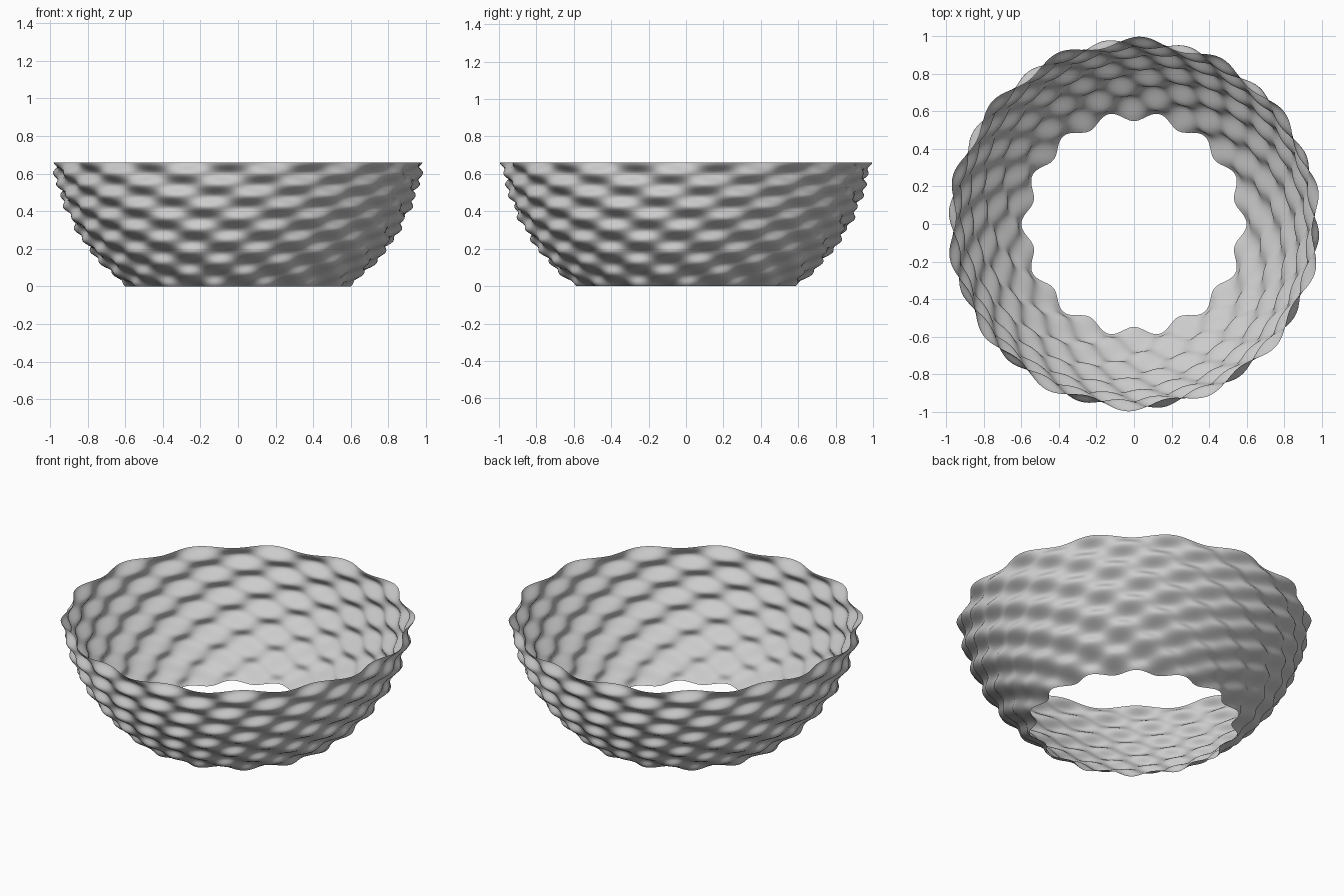
import bpy
import bmesh
import math

# Remove the default cube only
cube = bpy.data.objects.get("Cube")
if cube:
    bpy.data.objects.remove(cube, do_unlink=True)

# Bowl proportions
HEIGHT = 0.66
SPHERE_RADIUS = 0.98
SPHERE_CENTRE = 0.795
LOBES = 14
LOBE_DEPTH = 0.026
LAYERS = 11
LAYER_TURN = math.radians(-10.7)
SEGMENTS = LOBES * 20
STEPS = 6


def lobe(angle, layer):
    """Scalloped outline of one layer, turned a little from the layer below."""
    return math.cos(LOBES * (angle - layer * LAYER_TURN))


def wall_point(angle, level):
    """Point on the wall; level counts layers up from the open foot."""
    z = HEIGHT * level / LAYERS
    layer = min(int(level), LAYERS - 1)
    t = level - layer
    blend = t * t * (3 - 2 * t)
    wave = (1 - blend) * lobe(angle, layer) + blend * lobe(angle, layer + 1)
    radius = math.sqrt(SPHERE_RADIUS ** 2 - (z - SPHERE_CENTRE) ** 2) + LOBE_DEPTH * wave
    return radius * math.cos(angle), radius * math.sin(angle), z


# Bowl wall: rings of vertices bridged by quads, open at foot and rim
bm = bmesh.new()
rings = []
for i in range(LAYERS * STEPS + 1):
    rings.append([bm.verts.new(wall_point(math.tau * j / SEGMENTS, i / STEPS))
                  for j in range(SEGMENTS)])
for lower, upper in zip(rings, rings[1:]):
    for j in range(SEGMENTS):
        k = (j + 1) % SEGMENTS
        face = bm.faces.new((lower[j], lower[k], upper[k], upper[j]))
        face.smooth = True

mesh = bpy.data.meshes.new("bowl_wall")
bm.to_mesh(mesh)
bm.free()
bowl = bpy.data.objects.new("bowl_wall", mesh)
bpy.context.collection.objects.link(bowl)

# Plain light grey material
grey = bpy.data.materials.new("light_grey")
grey.use_nodes = True
colour = (0.6, 0.6, 0.6, 1)
grey.diffuse_color = colour
grey.node_tree.nodes["Principled BSDF"].inputs["Base Color"].default_value = colour
mesh.materials.append(grey)
